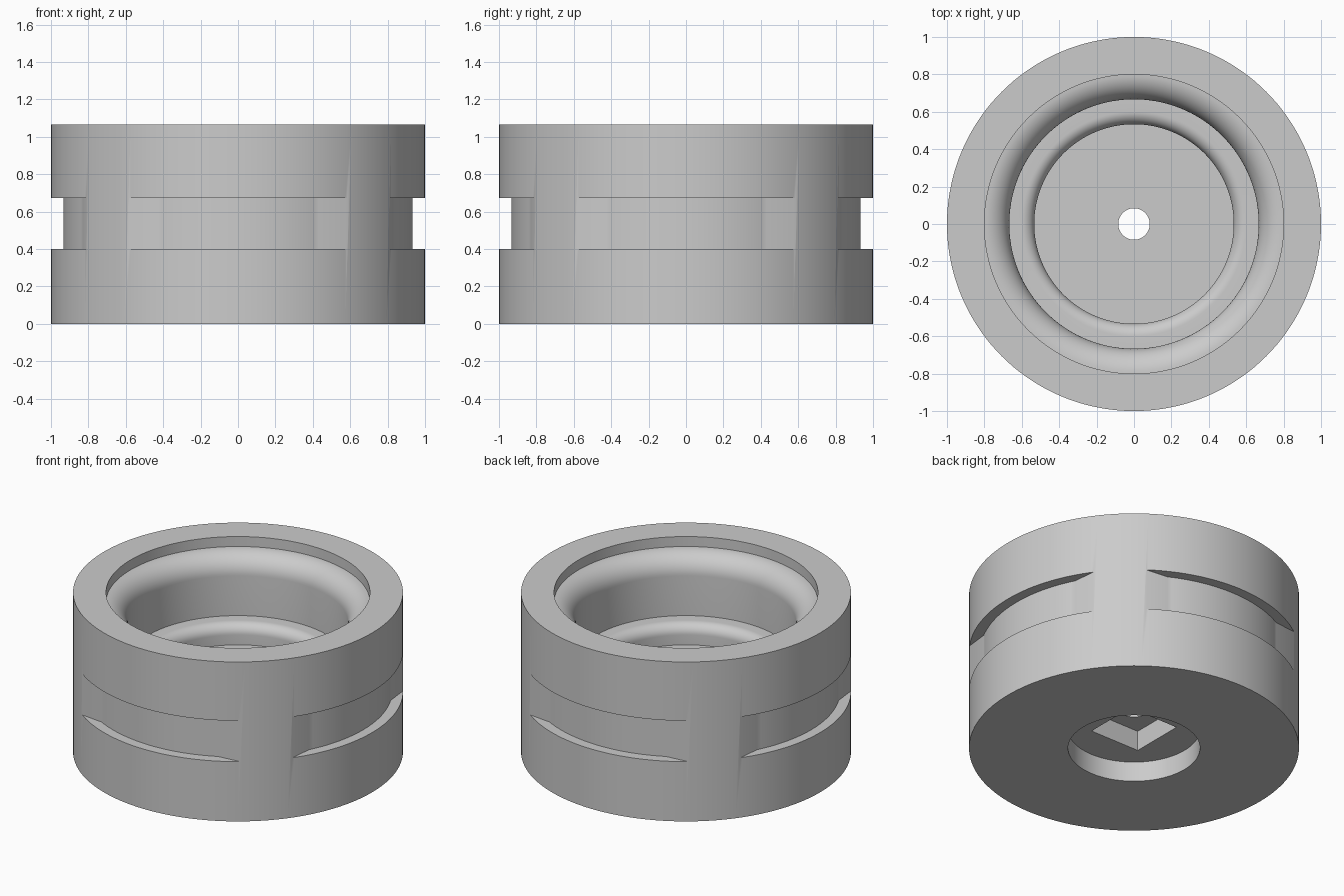
import bpy, bmesh
from math import sin, cos, pi, radians
from mathutils import Matrix, Vector

if "Cube" in bpy.data.objects:
    bpy.data.objects.remove(bpy.data.objects["Cube"])

U = 1 / 15          # base unit: the ring is 30 wide and 16 high
SEGMENTS = 144

grey = bpy.data.materials.new("plain_grey")
grey.use_nodes = True
grey.diffuse_color = (0.6, 0.6, 0.6, 1)
grey.node_tree.nodes["Principled BSDF"].inputs["Base Color"].default_value = (0.6, 0.6, 0.6, 1)


def make_object(name, bm):
    bmesh.ops.recalc_face_normals(bm, faces=bm.faces)
    mesh = bpy.data.meshes.new(name)
    bm.to_mesh(mesh)
    bm.free()
    mesh.materials.append(grey)
    obj = bpy.data.objects.new(name, mesh)
    bpy.context.collection.objects.link(obj)
    return obj


def polar(r, degrees):
    return Vector((r * cos(radians(degrees)), r * sin(radians(degrees))))


def arc(cx, cz, r, start, end, steps):
    return [Vector((cx, cz)) + polar(r, start + (end - start) * i / steps)
            for i in range(steps + 1)]


def lathe(name, profile):
    bm = bmesh.new()
    verts = [bm.verts.new((r * U, 0, z * U)) for r, z in profile]
    edges = [bm.edges.new((v, verts[i - 1])) for i, v in enumerate(verts)]
    bmesh.ops.spin(bm, geom=verts + edges, cent=(0, 0, 0), axis=(0, 0, 1),
                   angle=2 * pi, steps=SEGMENTS, use_merge=False)
    bmesh.ops.remove_doubles(bm, verts=bm.verts, dist=1e-5)
    return make_object(name, bm)


def prism(bm, outline, bottom, top):
    face = bm.faces.new([bm.verts.new((x * U, y * U, bottom * U)) for x, y in outline])
    lifted = bmesh.ops.extrude_face_region(bm, geom=[face], use_keep_orig=True)["geom"]
    verts = [v for v in lifted if isinstance(v, bmesh.types.BMVert)]
    bmesh.ops.translate(bm, verts=verts, vec=(0, 0, (top - bottom) * U))


# Body: stepped, rounded bore on top, counterbore below, small through hole
hole = 1.26
body = lathe("ring_body",
             [(6, 0), (15, 0), (15, 16), (12, 16)]
             + arc(12, 13, 2, 90, 180, 14)
             + [(10, 9)]
             + arc(9, 8, 1, 90, 180, 10)
             + [(8, 7), (hole, 7), (hole, 2), (6, 2)])
# The last arc point and the floor corner share a radius, the wall between them is vertical

# Four side slots with flat ends
bm = bmesh.new()
end = 35.8
outline = (arc(0, 0, 14, -27.5, 27.5, 32) + [polar(15, end)]
           + arc(0, 0, 17, end, -end, 16) + [polar(15, -end)])
for k in range(4):
    turn = Matrix.Rotation(k * pi / 2, 2)
    prism(bm, [turn @ p for p in outline], 6, 10.1)
slot_cutter = make_object("slot_cutter", bm)

# Square socket in the underside
bm = bmesh.new()
h = 2.74
prism(bm, [(-h, -h), (h, -h), (h, h), (-h, h)], 1, 4)
socket_cutter = make_object("socket_cutter", bm)

# Apply the cuts, then smooth the round walls
bpy.ops.object.select_all(action="DESELECT")
body.select_set(True)
bpy.context.view_layer.objects.active = body
for cutter in (slot_cutter, socket_cutter):
    cutter.hide_render = True
    cut = body.modifiers.new("cut", "BOOLEAN")
    cut.operation = "DIFFERENCE"
    cut.solver = "EXACT"
    cut.object = cutter
    bpy.ops.object.modifier_apply(modifier=cut.name)
    bpy.data.objects.remove(cutter)
bpy.ops.object.shade_smooth_by_angle(angle=radians(31))
